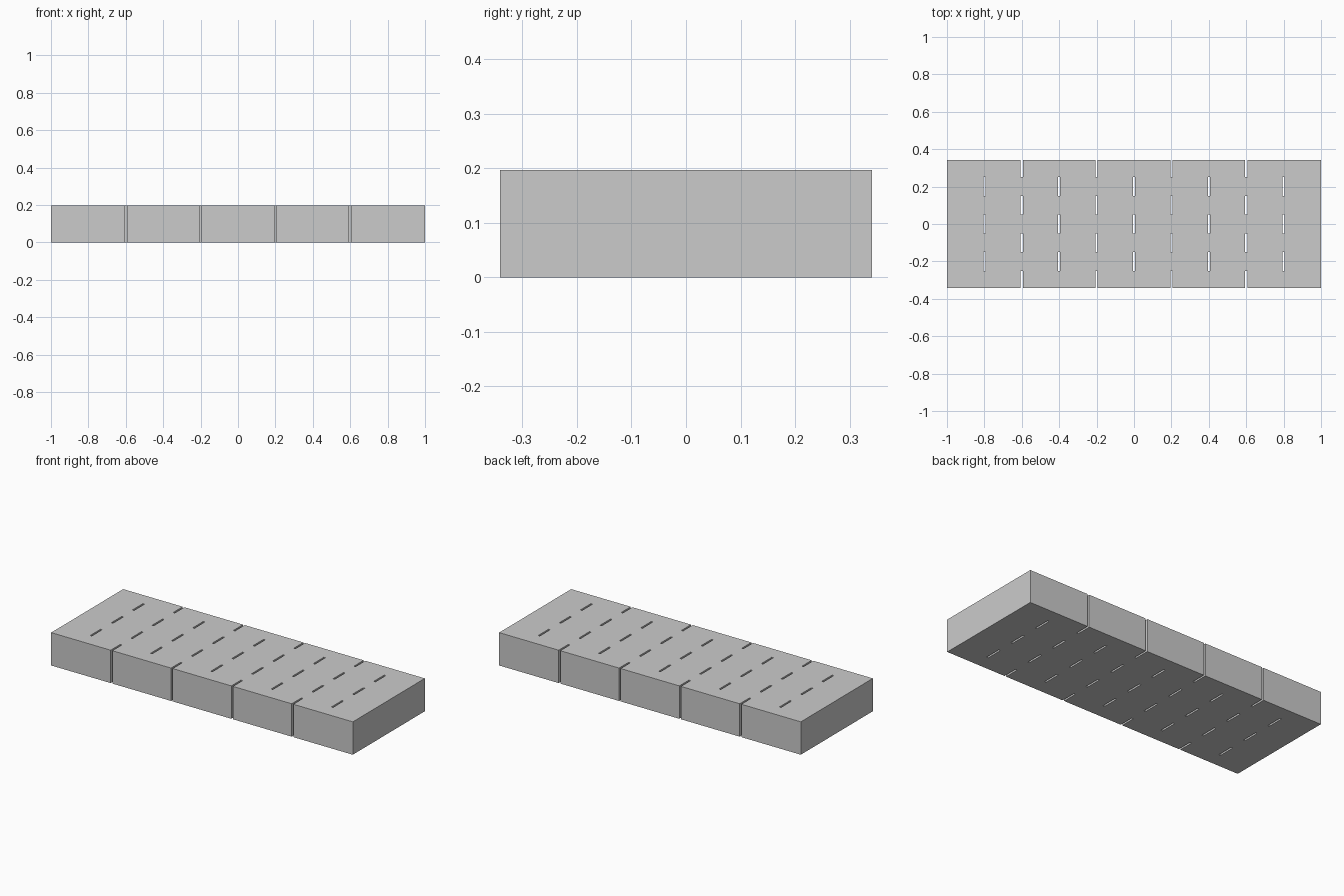
import bpy, bmesh
from mathutils import Matrix

if "Cube" in bpy.data.objects:
    bpy.data.objects.remove(bpy.data.objects["Cube"])

LENGTH, DEPTH, HEIGHT = 2.0, 0.682, 0.197
SLOT_W, SLOT_L, PITCH = 0.011, 0.1, 0.2


def add_box(bm, center, size):
    m = Matrix.Translation(center) @ Matrix.Diagonal((*size, 1))
    bmesh.ops.create_cube(bm, size=1, matrix=m)


def make_object(name, bm):
    mesh = bpy.data.meshes.new(name)
    bm.to_mesh(mesh)
    bm.free()
    obj = bpy.data.objects.new(name, mesh)
    bpy.context.collection.objects.link(obj)
    return obj


# Solid block
bm = bmesh.new()
add_box(bm, (0, 0, HEIGHT / 2), (LENGTH, DEPTH, HEIGHT))
block = make_object("slotted_block", bm)

# Staggered rows of through slots; odd columns also notch the long sides
bm = bmesh.new()
for i in range(-4, 5):
    x = i * PITCH
    if i % 2 == 0:
        slots = [(y, SLOT_L) for y in (-0.2, 0, 0.2)]
    else:
        slots = [(y, SLOT_L) for y in (-0.1, 0.1)]
        slots += [(-0.35, 0.2 + 0.0), (0.35, 0.2)]
    # Columns sit half a pitch in from the ends
    for y, length in slots:
        add_box(bm, (x, y, HEIGHT / 2), (SLOT_W, length, HEIGHT + 0.2))
cutter = make_object("slot_cutter", bm)
cutter.hide_render = True
cutter.display_type = 'WIRE'

cut = block.modifiers.new("slots", 'BOOLEAN')
cut.operation = 'DIFFERENCE'
cut.solver = 'EXACT'
cut.object = cutter
